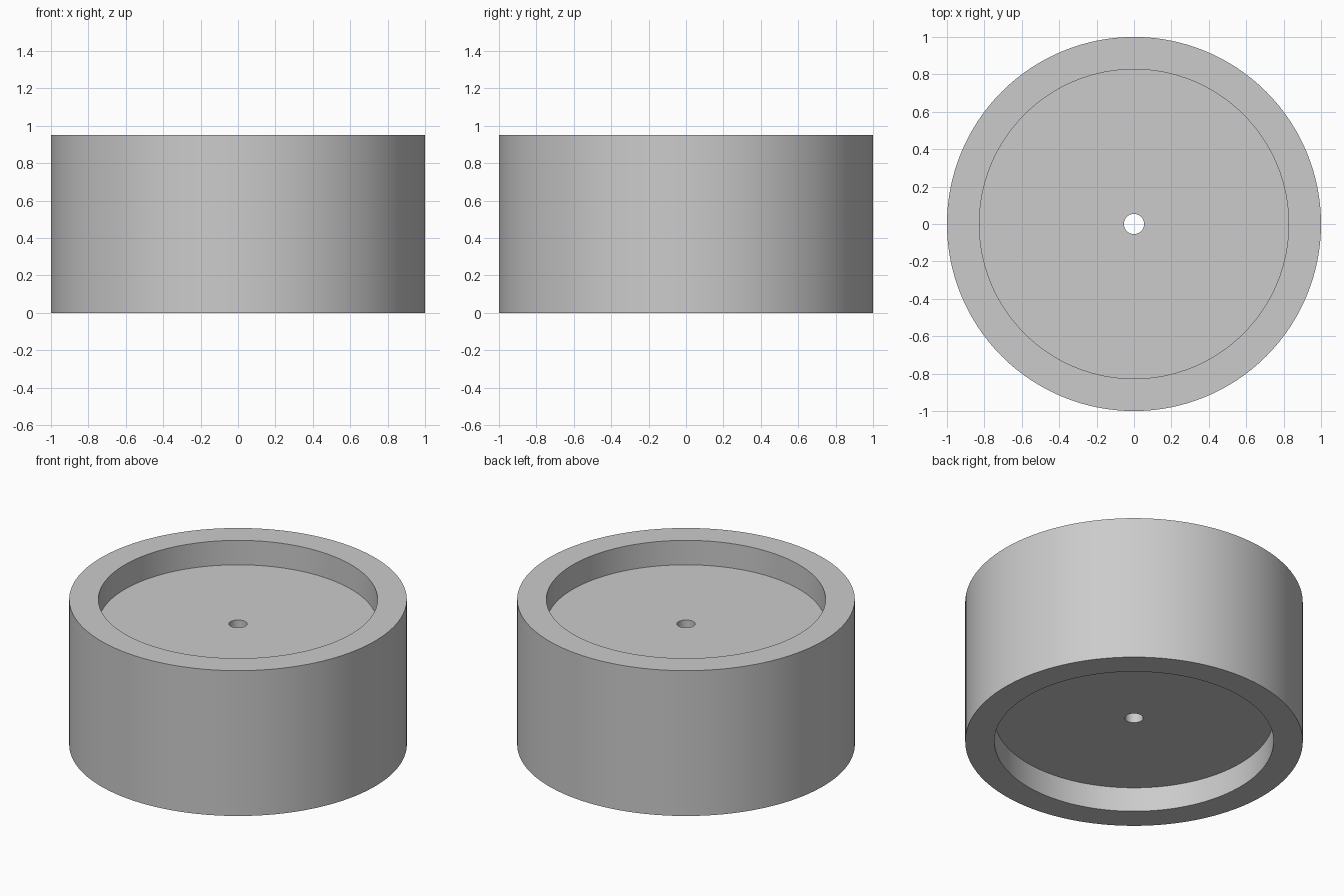
import bpy, bmesh, math

cube = bpy.data.objects.get("Cube")
if cube:
    bpy.data.objects.remove(cube, do_unlink=True)

RADIUS, HEIGHT = 1.0, 0.95
RECESS_RADIUS, RECESS_DEPTH = 0.827, 0.16
BORE_RADIUS = 0.054
SEGMENTS = 128

# Plain grey material
grey = bpy.data.materials.new("grey")
grey.use_nodes = True
colour = (0.6, 0.6, 0.6, 1)
grey.diffuse_color = colour
grey.node_tree.nodes["Principled BSDF"].inputs["Base Color"].default_value = colour

# Half section of the wheel: bore, web, recess walls, rims, outer wall
profile = [
    (BORE_RADIUS, RECESS_DEPTH),
    (RECESS_RADIUS, RECESS_DEPTH),
    (RECESS_RADIUS, 0),
    (RADIUS, 0),
    (RADIUS, HEIGHT),
    (RECESS_RADIUS, HEIGHT),
    (RECESS_RADIUS, HEIGHT - RECESS_DEPTH),
    (BORE_RADIUS, HEIGHT - RECESS_DEPTH),
]

# Turn the closed section around the z axis
bm = bmesh.new()
verts = [bm.verts.new((r, 0, z)) for r, z in profile]
edges = [bm.edges.new((v, verts[(i + 1) % len(verts)])) for i, v in enumerate(verts)]
bmesh.ops.spin(bm, geom=verts + edges, cent=(0, 0, 0), axis=(0, 0, 1),
               angle=math.tau, steps=SEGMENTS, use_merge=False)
bmesh.ops.remove_doubles(bm, verts=bm.verts[:], dist=0.0001)
bmesh.ops.recalc_face_normals(bm, faces=bm.faces[:])

mesh = bpy.data.meshes.new("recessed_wheel")
bm.to_mesh(mesh)
bm.free()
mesh.materials.append(grey)
wheel = bpy.data.objects.new("recessed_wheel", mesh)
bpy.context.collection.objects.link(wheel)

# Smooth walls with crisp rims
bpy.ops.object.select_all(action='DESELECT')
wheel.select_set(True)
bpy.context.view_layer.objects.active = wheel
bpy.ops.object.shade_smooth_by_angle(angle=math.radians(30))
